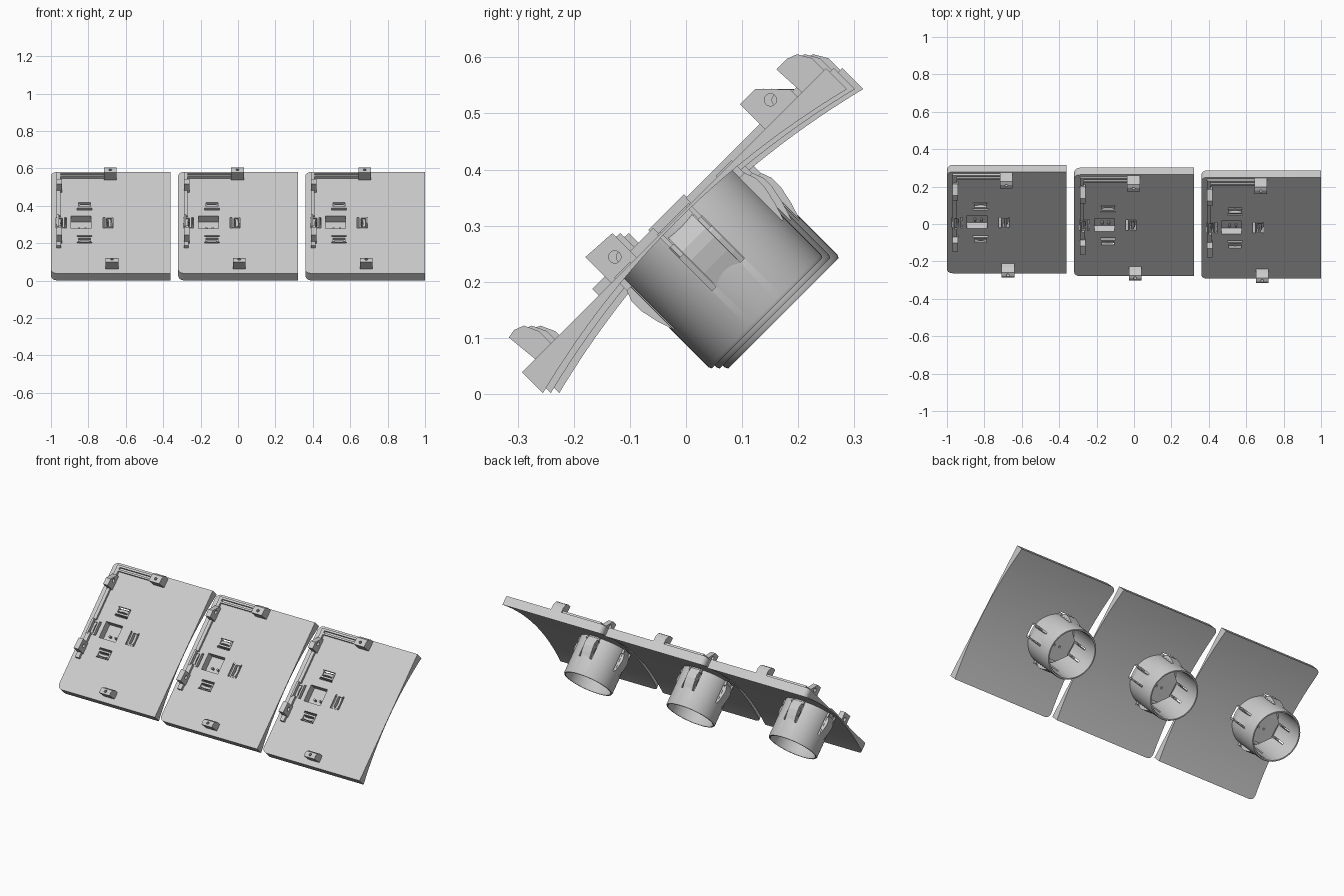
import bpy, bmesh, math
from mathutils import Matrix, Vector

if "Cube" in bpy.data.objects:
    bpy.data.objects.remove(bpy.data.objects["Cube"])

grey = bpy.data.materials.new("light_grey")
grey.diffuse_color = (0.6, 0.6, 0.6, 1)
grey.use_nodes = True
grey.node_tree.nodes["Principled BSDF"].inputs["Base Color"].default_value = grey.diffuse_color

# Panel frame: x across, y up the slope, z out of the front face
HW, HL = 0.32, 0.383
AX = -0.14          # socket axis in x
parts = []          # finished (name, mesh) pairs, reused for each panel


def make(name, bm):
    bmesh.ops.recalc_face_normals(bm, faces=bm.faces)
    me = bpy.data.meshes.new(name)
    bm.to_mesh(me)
    bm.free()
    return me


def add_box(bm, x0, x1, y0, y1, z0, z1):
    m = Matrix.Translation(((x0 + x1) / 2, (y0 + y1) / 2, (z0 + z1) / 2))
    bmesh.ops.create_cube(bm, size=1, matrix=m @ Matrix.Diagonal((x1 - x0, y1 - y0, z1 - z0, 1)))


def add_cyl(bm, c, r, depth, axis='Z', seg=16):
    rot = Matrix.Rotation(math.pi / 2, 4, 'Y') if axis == 'X' else Matrix()
    bmesh.ops.create_cone(bm, cap_ends=True, segments=seg, radius1=r, radius2=r,
                          depth=depth, matrix=Matrix.Translation(c) @ rot)


def add_prism(bm, pts, a, b, place):
    """Extrude a 2D outline between a and b; place(p, t) gives the 3D point."""
    lo = [bm.verts.new(place(p, a)) for p in pts]
    hi = [bm.verts.new(place(p, b)) for p in pts]
    bm.faces.new(lo)
    bm.faces.new(hi[::-1])
    n = len(pts)
    for i in range(n):
        bm.faces.new((lo[i], hi[i], hi[(i + 1) % n], lo[(i + 1) % n]))


def finish(name, bm, cut=None, smooth=False):
    me = make(name, bm)
    if cut:
        ob = bpy.data.objects.new(name, me)
        tool = bpy.data.objects.new("cutter", make("cutter", cut))
        for o in (ob, tool):
            bpy.context.collection.objects.link(o)
        mod = ob.modifiers.new("cut", 'BOOLEAN')
        mod.operation, mod.solver, mod.object = 'DIFFERENCE', 'EXACT', tool
        me = bpy.data.meshes.new_from_object(ob.evaluated_get(bpy.context.evaluated_depsgraph_get()))
        bpy.data.objects.remove(ob)
        bpy.data.objects.remove(tool)
    me.materials.clear()
    me.materials.append(grey)
    for p in me.polygons:
        p.material_index = 0
        p.use_smooth = smooth
    if smooth:
        me.set_sharp_from_angle(angle=math.radians(30))
    parts.append((name, me))


def quarter(k, x, y, z):
    """Turn a point k quarter turns about the socket axis."""
    c, s = [(1, 0), (0, 1), (-1, 0), (0, -1)][k]
    return Vector((AX + c * x - s * y, s * x + c * y, z))


def turned_box(bm, k, x0, x1, y0, y1, z0, z1):
    p, q = quarter(k, x0, y0, z0), quarter(k, x1, y1, z1)
    add_box(bm, min(p.x, q.x), max(p.x, q.x), min(p.y, q.y), max(p.y, q.y), z0, z1)


def pocket_cutter():
    bm = bmesh.new()
    add_box(bm, AX - 0.072, AX + 0.035, -0.045, 0.052, -0.045, 0.03)
    for dx in (-0.03, 0.005):
        add_cyl(bm, (AX + dx, -0.015, -0.05), 0.006, 0.05, seg=10)
    return bm


# Panel: flat front, hollow arched back, rounded corners on the left
R = 0.03
ys = [-HL + R * (1 - math.cos(a * math.pi / 10)) for a in range(6)]
ys += [-HL + R + (2 * HL - 2 * R) * i / 24 for i in range(1, 24)]
ys += [-y for y in reversed(ys[:6])]
bm = bmesh.new()
rows = []
for y in ys:
    d = max(0, abs(y) - (HL - R))
    xl = -HW + R - math.sqrt(max(0, R * R - d * d))
    t = -(0.005 + 0.048 * (y / HL) ** 2)
    rows.append([bm.verts.new(v) for v in ((xl, y, 0), (HW, y, 0), (HW, y, t), (xl, y, t))])
for a, b in zip(rows, rows[1:]):
    for i in range(4):
        j = (i + 1) % 4
        bm.faces.new((a[i], a[j], b[j], b[i]))
bm.faces.new(rows[0])
bm.faces.new(rows[-1][::-1])
cut = pocket_cutter()
for k in range(4):
    turned_box(cut, k, 0.097, 0.152, -0.04, 0.04, -0.06, 0.03)
finish("panel", bm, cut, True)

# Round socket tube, open at the back, with pairs of slits beside each spring
bm = bmesh.new()
prof = [(0.142, -0.004), (0.142, -0.229), (0.139, -0.235), (0.132, -0.235), (0.128, -0.222), (0.128, -0.004)]
N = 64
rings = [[bm.verts.new((AX + r * math.cos(2 * math.pi * i / N), r * math.sin(2 * math.pi * i / N), z))
          for i in range(N)] for r, z in prof]
for a, b in zip(rings, rings[1:] + rings[:1]):
    for i in range(N):
        j = (i + 1) % N
        bm.faces.new((a[i], a[j], b[j], b[i]))
cut = bmesh.new()
for k in range(4):
    for s in (-1, 1):
        turned_box(cut, k, 0.10, 0.17, s * 0.036 - 0.005, s * 0.036 + 0.005, -0.137, -0.03)
finish("socket_tube", bm, cut, True)

# Octagonal housing behind the front pocket
bm = bmesh.new()
add_cyl(bm, (AX - 0.012, 0, -0.0295), 0.1, 0.051, seg=8)
bmesh.ops.rotate(bm, verts=bm.verts, cent=(AX - 0.012, 0, 0), matrix=Matrix.Rotation(math.pi / 8, 3, 'Z'))
cut = pocket_cutter()
for k in range(4):
    turned_box(cut, k, 0.097, 0.152, -0.04, 0.04, -0.1, 0.03)
finish("pocket_housing", bm, cut)

# Four bulging spring tabs around the tube
bm = bmesh.new()
tab = [(0.134, -0.012), (0.145, -0.02), (0.156, -0.05), (0.156, -0.072), (0.149, -0.105),
       (0.138, -0.14), (0.132, -0.135)]
for k in range(4):
    add_prism(bm, tab, -0.03, 0.03, lambda p, t, k=k: quarter(k, p[0], t, p[1]))
finish("spring_tabs", bm)

# Crossbars inside the front slots
bm = bmesh.new()
for k in range(4):
    turned_box(bm, k, 0.108, 0.118, -0.036, 0.036, -0.03, 0.003)
    for s in (-1, 1):
        turned_box(bm, k, 0.108, 0.148, s * 0.036 - 0.004, s * 0.036 + 0.004, -0.03, 0.003)
finish("slot_frames", bm)

# Clips on the upper and lower edges, each with a small hole
for name, x, pts, hy in (
        ("upper_clip", -0.0025, [(0.322, -0.001), (0.319, 0.061), (0.345, 0.061), (0.364, 0.054), (0.378, 0.03), (0.378, -0.001)], 0.34),
        ("lower_clip", 0.006, [(-0.35, -0.001), (-0.356, 0.06), (-0.34, 0.063), (-0.322, 0.056), (-0.31, 0.03), (-0.31, -0.001)], -0.338)):
    bm, cut = bmesh.new(), bmesh.new()
    add_prism(bm, pts, x - 0.034, x + 0.034, lambda p, t: (t, p[0], p[1]))
    add_cyl(cut, (x, hy, 0.06), 0.008, 0.05, seg=12)
    finish(name, bm, cut)

# Pivot blocks on the left edge, drilled sideways
XL = -0.29
for name, pts, hole in (
        ("upper_pivot", [(0.229, -0.001), (0.229, 0.063), (0.268, 0.063), (0.311, 0.018), (0.311, -0.001)], (0.273, 0.03)),
        ("lower_pivot", [(-0.158, -0.001), (-0.158, 0.065), (-0.094, 0.061), (-0.094, -0.001)], (-0.121, 0.028))):
    bm, cut = bmesh.new(), bmesh.new()
    add_prism(bm, pts, XL, XL + 0.03, lambda p, t: (t, p[0], p[1]))
    add_cyl(cut, (XL + 0.015, hole[0], hole[1]), 0.011, 0.1, 'X', 20)
    finish(name, bm, cut)

# Raised rails joining the pivots and the upper clip
bm = bmesh.new()
add_box(bm, XL, XL + 0.02, 0.043, 0.37, -0.001, 0.013)
add_box(bm, XL, XL + 0.025, -0.19, -0.036, -0.001, 0.016)
add_box(bm, XL + 0.018, -0.03, 0.358, 0.37, -0.001, 0.013)
add_box(bm, XL + 0.018, -0.03, 0.336, 0.346, -0.001, 0.013)
add_box(bm, XL, XL + 0.012, -0.045, 0.045, -0.001, 0.02)
finish("rails", bm)

# Three panels side by side, leaning back at 45 degrees
for i, (px, py) in enumerate(((-0.68, 0.0075), (0.0, -0.0075), (0.68, -0.0215))):
    frame = Matrix.Translation((px, py, 0.31)) @ Matrix.Rotation(math.pi / 4, 4, 'X')
    for name, me in parts:
        ob = bpy.data.objects.new(f"{name}_{i + 1}", me)
        ob.matrix_world = frame
        bpy.context.collection.objects.link(ob)
